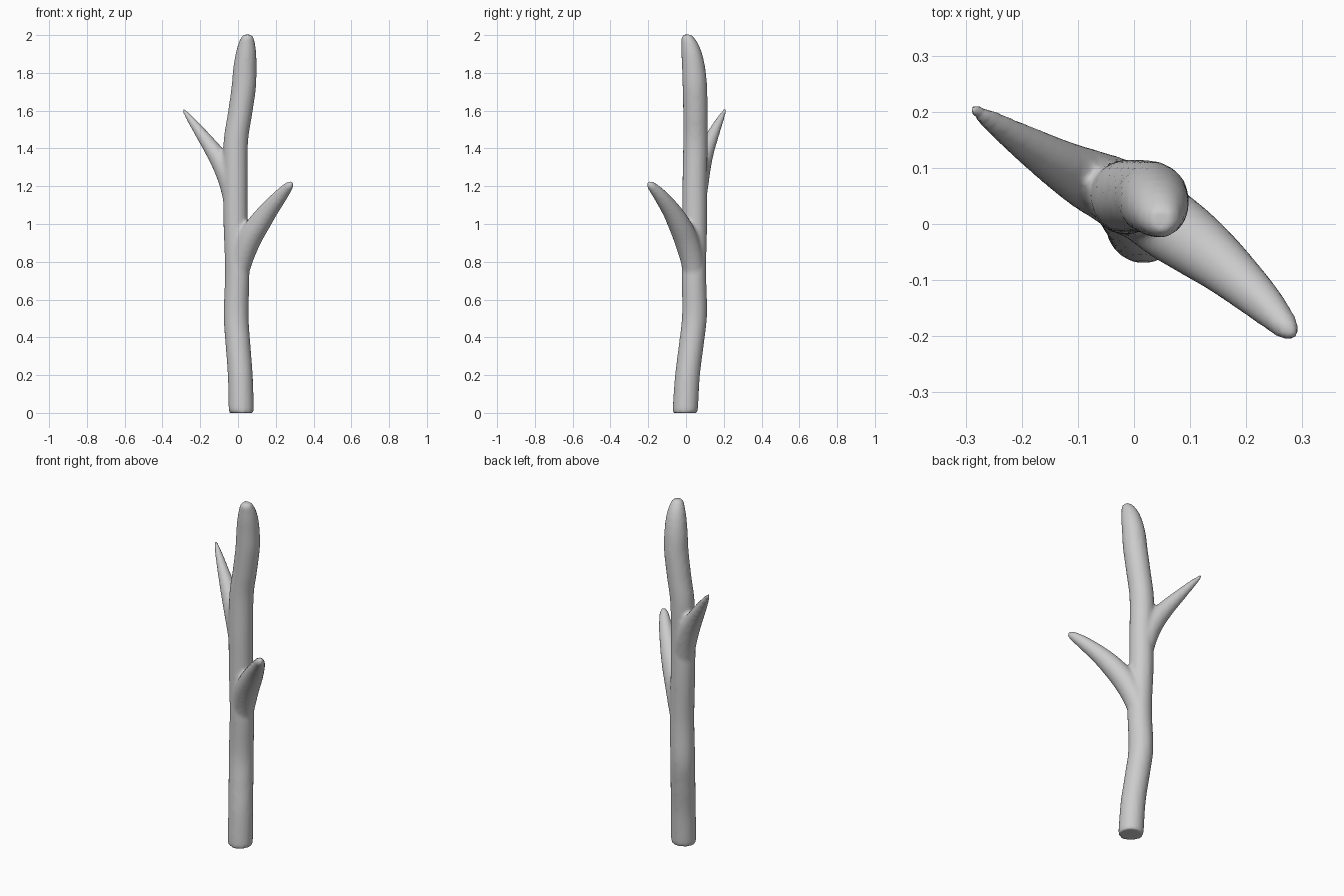
import bpy, bmesh, math
from mathutils import Vector

if "Cube" in bpy.data.objects:
    bpy.data.objects.remove(bpy.data.objects["Cube"])

SIDES = 24


def spline(a, b, c, d, t):
    # Catmull-Rom interpolation of (x, y, z, radius) stations
    return 0.5 * (2 * b + (c - a) * t + (2 * a - 5 * b + 4 * c - d) * t * t
                  + (3 * b - a - 3 * c + d) * t ** 3)


def resample(stations, steps=5):
    p = [Vector(s) for s in stations]
    p = [2 * p[0] - p[1]] + p + [2 * p[-1] - p[-2]]
    out = [spline(*p[i:i + 4], k / steps) for i in range(len(p) - 3) for k in range(steps)]
    return out + [p[-2]]


def add_limb(bm, stations, level=False):
    pts = resample(stations)
    rings = []
    for i, p in enumerate(pts):
        axis = (pts[min(i + 1, len(pts) - 1)] - pts[max(i - 1, 0)]).to_3d()
        axis = Vector((0, 0, 1)) if level else axis.normalized()
        side = Vector((0, 1, 0)).cross(axis).normalized()
        up = axis.cross(side)
        r = max(p[3], 0.006)
        rings.append([bm.verts.new(p.to_3d() + r * (side * math.cos(a) + up * math.sin(a)))
                      for a in (2 * math.pi * k / SIDES for k in range(SIDES))])
    for lo, hi in zip(rings, rings[1:]):
        for k in range(SIDES):
            n = (k + 1) % SIDES
            bm.faces.new((lo[k], lo[n], hi[n], hi[k]))
    bm.faces.new(rings[0][::-1])
    bm.faces.new(rings[-1])


bm = bmesh.new()

# Main stem, gently wavy with a rounded top
add_limb(bm, [(.018, -.004, 0, .064), (.017, -.003, .03, .067), (.012, .008, .2, .066),
              (0, .028, .36, .066), (-.01, .045, .52, .066), (-.004, .042, .75, .065),
              (-.012, .046, 1.0, .065), (-.014, .046, 1.2, .065), (-.012, .05, 1.43, .065),
              (.01, .05, 1.58, .065), (.03, .047, 1.72, .065), (.036, .041, 1.82, .062),
              (.042, .031, 1.9, .055), (.046, .02, 1.955, .044), (.049, .01, 1.985, .034),
              (.05, .007, 2.002, .023)], level=True)

# Lower branch, towards front right
add_limb(bm, [(-.004, .044, .72, .055), (.02, .03, .82, .062), (.06, 0, .92, .064),
              (.11, -.036, 1.0, .059), (.165, -.08, 1.075, .049), (.23, -.14, 1.155, .036),
              (.272, -.185, 1.204, .023), (.287, -.201, 1.219, .01)])

# Upper branch, towards back left
add_limb(bm, [(-.014, .046, 1.08, .055), (-.035, .058, 1.2, .06), (-.075, .076, 1.3, .056),
              (-.13, .105, 1.388, .045), (-.2, .148, 1.485, .031),
              (-.26, .187, 1.566, .018), (-.29, .207, 1.605, .009)])

bmesh.ops.recalc_face_normals(bm, faces=bm.faces)
mesh = bpy.data.meshes.new("forked_branch")
bm.to_mesh(mesh)
bm.free()
branch = bpy.data.objects.new("forked_branch", mesh)
bpy.context.collection.objects.link(branch)

# Fuse the limbs into one skin and soften the crotches
fuse = branch.modifiers.new("fuse", 'REMESH')
fuse.mode = 'VOXEL'
fuse.voxel_size = 0.011
fuse.use_smooth_shade = True
soften = branch.modifiers.new("soften", 'SMOOTH')
soften.factor = 0.5
soften.iterations = 3
